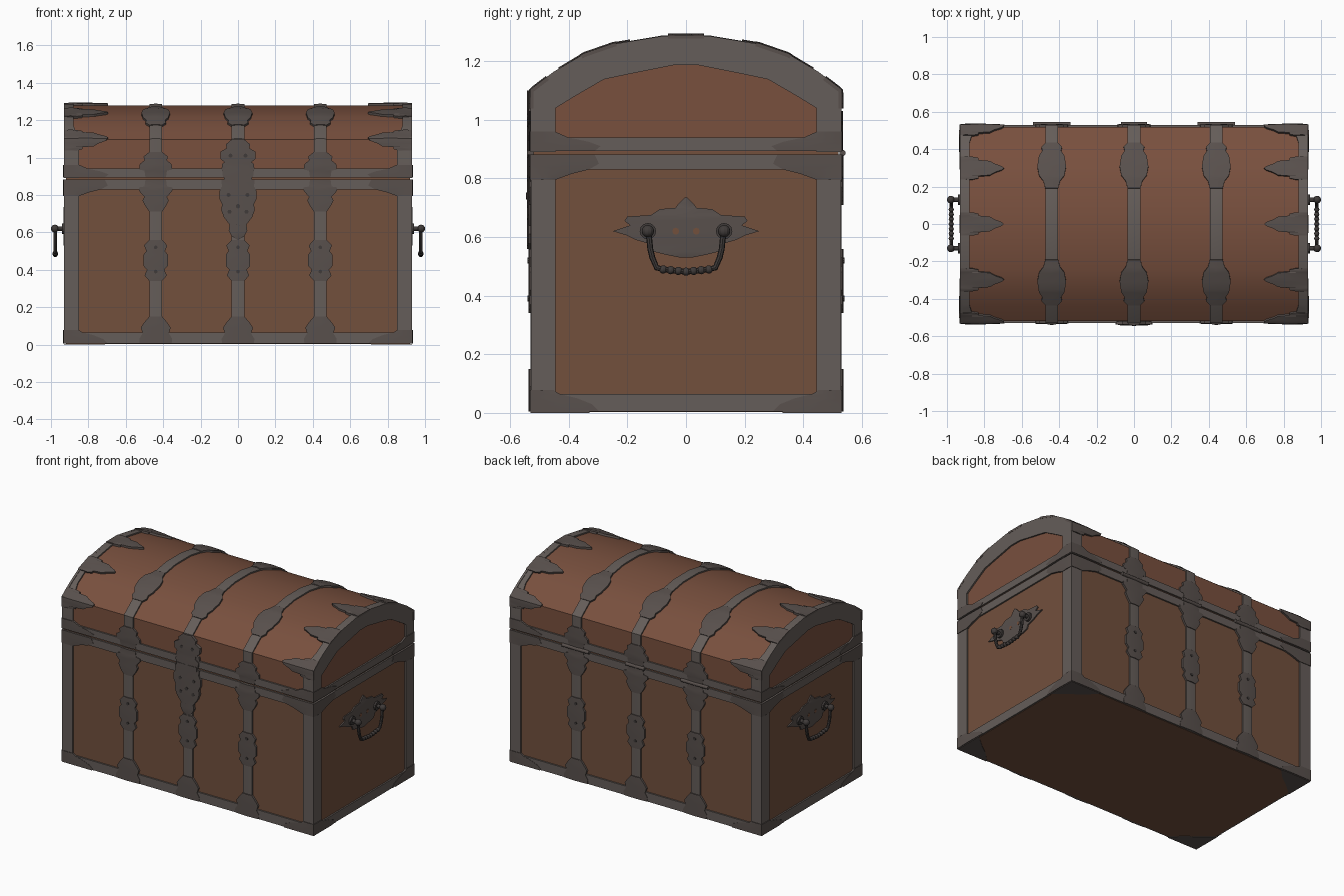
import bpy, bmesh, math
from mathutils import Vector

if "Cube" in bpy.data.objects:
    bpy.data.objects.remove(bpy.data.objects["Cube"])


def material(name, r, g, b):
    m = bpy.data.materials.new(name)
    m.diffuse_color = (r, g, b, 1)
    m.use_nodes = True
    m.node_tree.nodes["Principled BSDF"].inputs["Base Color"].default_value = m.diffuse_color
    return m


BODY_WOOD = material("body wood", 0.168, 0.079, 0.046)
LID_WOOD = material("lid wood", 0.190, 0.080, 0.048)
IRON = material("iron strip", 0.130, 0.110, 0.100)
DARK = material("dark iron", 0.098, 0.080, 0.073)
BLACK = material("handle iron", 0.050, 0.043, 0.041)


def finish(bm, name, mat):
    bmesh.ops.recalc_face_normals(bm, faces=bm.faces)
    me = bpy.data.meshes.new(name)
    bm.to_mesh(me)
    bm.free()
    me.materials.append(mat)
    ob = bpy.data.objects.new(name, me)
    bpy.context.collection.objects.link(ob)
    return ob


def box(name, lo, hi, mat):
    bm = bmesh.new()
    bmesh.ops.create_cube(bm, size=1)
    lo, hi = Vector(lo), Vector(hi)
    for v in bm.verts:
        v.co = (lo + hi) / 2 + Vector(a * b for a, b in zip(v.co, hi - lo))
    return finish(bm, name, mat)


def rod(name, loc, r, depth, axis, mat, sides=12):
    rot = {"x": (0, math.pi / 2, 0), "y": (math.pi / 2, 0, 0)}[axis]
    bpy.ops.mesh.primitive_cylinder_add(vertices=sides, radius=r, depth=depth, location=loc, rotation=rot)
    bpy.context.object.name = name
    bpy.context.object.data.materials.append(mat)


def ball(name, loc, r, mat):
    bpy.ops.mesh.primitive_uv_sphere_add(segments=12, ring_count=8, radius=r, location=loc)
    bpy.context.object.name = name
    bpy.context.object.data.materials.append(mat)


def stations(path):
    s = [0.0]
    for a, b in zip(path, path[1:]):
        s.append(s[-1] + (Vector(b) - Vector(a)).length)
    return s


def at(path, s):
    """Point and outward (left) normal at distance s on a 2D path."""
    st = stations(path)
    s = min(max(s, 0), st[-1])
    n = Vector((0, 0))
    for i in range(len(path) - 1):
        if st[i] - 1e-6 <= s <= st[i + 1] + 1e-6:
            a, b = Vector(path[i]), Vector(path[i + 1])
            d = (b - a).normalized()
            p = a.lerp(b, (s - st[i]) / (st[i + 1] - st[i]))
            n += Vector((-d.y, d.x))
    return p, n.normalized()


def interp(rows, s):
    for a, b in zip(rows, rows[1:]):
        if a[0] <= s <= b[0]:
            t = (s - a[0]) / (b[0] - a[0])
            return [a[i] + t * (b[i] - a[i]) for i in (1, 2)]
    return rows[-1][1:]


def ribbon(name, path, rows, thick, mat, place, crown=0.0, sx=(1,), sy=(1,)):
    """Plate lying on a path; rows give (distance, low edge, high edge)."""
    lo, hi = rows[0][0], rows[-1][0]
    ss = sorted({r[0] for r in rows} | {s for s in stations(path) if lo < s < hi})
    for fx in sx:
        for fy in sy:
            bm = bmesh.new()
            rings = []
            for s in ss:
                l, r = interp(rows, s)
                p, n = at(path, s)
                ring = []
                for a, h in ((l, 0), (l, thick), ((l + r) / 2, thick + crown), (r, thick), (r, 0)):
                    q = p + n * h
                    x, y, z = place(a, q.x, q.y)
                    ring.append(bm.verts.new((x * fx, y * fy, z)))
                rings.append(ring)
            for a, b in zip(rings, rings[1:]):
                for i in range(5):
                    j = (i + 1) % 5
                    bm.faces.new((a[i], a[j], b[j], b[i]))
            bm.faces.new(rings[0])
            bm.faces.new(rings[-1])
            finish(bm, name, mat)


def sym(c, pairs):
    return [(s, c - w, c + w) for s, w in pairs]


def front(a, u, v):
    return (a, u, v)


def side(a, u, v):
    return (u, a, v)


BOTH = (1, -1)
FRONT = [(-0.52, 0), (-0.52, 1.1)]
END = [(-0.92, 0), (-0.92, 1.1)]
half = [(-.53, .89), (-.53, 1.105), (-.45, 1.165), (-.35, 1.224), (-.25, 1.258), (-.08, 1.286)]
outer = half + [(-y, z) for y, z in reversed(half)]
LID = [(y * .981, z - (.009 if z > .9 else 0)) for y, z in outer]
LEN = stations(LID)[-1]

# Wooden body and lid core
box("body", (-.92, -.52, .003), (.92, .52, .89), BODY_WOOD)
bm = bmesh.new()
ends = [[bm.verts.new((x, y, z)) for y, z in LID] for x in (-.92, .92)]
for i in range(len(LID)):
    j = (i + 1) % len(LID)
    bm.faces.new((ends[0][i], ends[0][j], ends[1][j], ends[1][i]))
for e in ends:
    bm.faces.new(e)
finish(bm, "lid", LID_WOOD)

# Iron rails and corner posts
for name, z0, z1 in (("bottom_rail", .005, .065), ("body_top_rail", .83, .882), ("lid_rail", .893, .94)):
    for sg in BOTH:
        box(name, (-.93, min(sg * .53, sg * .5), z0), (.93, max(sg * .53, sg * .5), z1), IRON)
        box(name, (min(sg * .93, sg * .9), -.53, z0), (max(sg * .93, sg * .9), .53, z1), IRON)
for sx in BOTH:
    for sy in BOTH:
        xs, ys = sorted((sx * .85, sx * .9295)), sorted((sy * .445, sy * .5295))
        box("corner_post", (xs[0], ys[0], .006), (xs[1], ys[1], .88), IRON)

# Arched iron rim on each lid end
inner_half = [(-.445, .89), (-.445, 1.04), (-.38, 1.08), (-.28, 1.138), (-.2, 1.155), (-.04, 1.187)]
inner = inner_half + [(-y, z) for y, z in reversed(inner_half)]
for sx in BOTH:
    bm = bmesh.new()
    loops = [[bm.verts.new((sx * x, y, z)) for y, z in pts]
             for x, pts in ((.915, outer), (.93, outer), (.93, inner), (.915, inner))]
    for k in range(4):
        a, b = loops[k], loops[(k + 1) % 4]
        for i in range(len(a) - 1):
            bm.faces.new((a[i], a[i + 1], b[i + 1], b[i]))
    finish(bm, "lid_arch_rim", IRON)
ribbon("lid_edge_strip", LID, [(0, -.93, -.85), (.2, -.93, -.85), (.32, -.93, -.88),
       (LEN - .32, -.93, -.88), (LEN - .2, -.93, -.85), (LEN, -.93, -.85)], .009, IRON, front, sx=BOTH)

# Three straps round the chest with ornamental swellings
foot = [(.005, .085), (.03, .088), (.06, .07), (.09, .08), (.12, .06), (.15, .034)]
knot = [(.34, .034), (.37, .06), (.40, .046), (.42, .065), (.48, .065), (.50, .05), (.53, .062), (.56, .034)]
head = [(.71, .034), (.74, .055), (.77, .07), (.79, .06), (.82, .088), (.84, .09), (.845, .06), (.882, .055)]
lid_foot = [(.004, .055), (.04, .06), (.045, .088), (.075, .085), (.095, .06), (.115, .065), (.14, .034)]
lid_knot = [(.32, .034), (.345, .055), (.37, .05), (.40, .068), (.46, .077), (.51, .068), (.54, .045), (.58, .034)]
for x in (-.44, 0, .44):
    ribbon("body_strap", FRONT, sym(x, [(.005, .034), (.88, .034)]), .009, IRON, front, .002, sy=BOTH)
    ribbon("lid_strap", LID, sym(x, [(.004, .034), (LEN - .004, .034)]), .009, IRON, front, .002)
    for nm, rows in (("strap_foot", foot), ("strap_knot", knot), ("strap_head", head)):
        ribbon(nm, FRONT, sym(x, rows), .013, DARK, front, .004, sy=BOTH)
    for nm, rows in (("lid_strap_foot", lid_foot), ("lid_strap_knot", lid_knot)):
        ribbon(nm, LID, sym(x, rows), .012, DARK, front, .004, sy=BOTH)
    # Pierced holes and rivets
    for z in (.39, .52):
        for sy in BOTH:
            rod("rivet", (x, sy * .536, z), .01, .008, "y", BLACK, 8)
    # Back hinge barrels
    rod("hinge_barrel", (x, .534, .887), .011, .2 if x else .14, "x", DARK)

# Leaf-shaped plates gripping the lid edges
leaf = [(-.062, .07), (-.055, .10), (-.045, .10), (-.04, .16), (-.025, .185), (-.01, .225), (0, .235)]
leaf += [(-s, d) for s, d in reversed(leaf[:-1])]
for c in (.21, .47, LEN / 2, LEN - .47, LEN - .21):
    ribbon("lid_leaf", LID, [(c + s, -.931, -.931 + d) for s, d in leaf], .013, DARK, front, .004, sx=BOTH)

# Corner ornaments on fronts, backs and ends
corners = {
    "bottom_corner": [(.005, .235), (.03, .21), (.05, .16), (.065, .10), (.078, .08)],
    "upper_corner": [(.795, .085), (.815, .14), (.83, .20), (.85, .235), (.882, .22)],
    "lid_corner": [(.893, .22), (.91, .24), (.925, .20), (.94, .13), (.96, .085)],
}
for nm, rows in corners.items():
    ribbon(nm, END, [(z, .532 - d, .532) for z, d in rows], .012, DARK, side, .003, BOTH, BOTH)
    ribbon(nm, FRONT, [(z, .932 - d, .932) for z, d in rows], .012, DARK, front, .002, BOTH, BOTH)
UNDER = [(-.93, .004), (-.6, .004)]
ribbon("underside_gusset", UNDER, [(0, .33, .53), (.08, .40, .53), (.16, .46, .53), (.22, .52, .53)],
       -.004, DARK, side, 0, BOTH, BOTH)

# Lock plate and hasp
ribbon("lock_plate", FRONT, sym(0, [(.56, .004), (.58, .035), (.61, .05), (.64, .045), (.68, .075), (.72, .09),
       (.75, .085), (.78, .10), (.82, .10), (.845, .085), (.882, .09)]), .018, DARK, front, .005)
ribbon("hasp", FRONT, sym(0, [(.893, .08), (.93, .085), (.95, .06), (.97, .065), (.99, .092), (1.03, .095),
       (1.05, .06), (1.07, .065), (1.10, .03)]), .018, DARK, front, .004)
box("hasp_lip", (-.075, -.543, .872), (.075, -.52, .9), DARK)
rod("keyhole", (0, -.542, .74), .012, .008, "y", BLACK)
for x, z in ((-.05, .8), (.05, .8), (-.045, .71), (.045, .71), (0, .64), (-.04, 1.01), (.04, 1.01)):
    rod("lock_piercing", (x, -.537, z), .011, .01, "y", BLACK, 8)

# End handles: pierced plate, posts and hanging bail
plate = [(.53, .02), (.54, .07), (.55, .11), (.575, .12), (.59, .17), (.605, .20), (.62, .25), (.64, .19),
         (.655, .21), (.67, .20), (.675, .12), (.695, .09), (.70, .035), (.715, .025), (.735, .004)]
ribbon("handle_plate", END, sym(0, plate), .008, DARK, side, .004, BOTH)
bail = [(-.128, .62), (-.122, .56), (-.115, .53), (-.10, .495), (-.05, .486), (0, .482)]
bail += [(-y, z) for y, z in reversed(bail[:-1])]
for sx in BOTH:
    for y in (-.13, .13):
        rod("handle_boss", (sx * .932, y, .62), .028, .02, "x", BLACK)
        rod("handle_post", (sx * .95, y, .62), .012, .07, "x", BLACK)
        ball("handle_knob", (sx * .979, y, .62), .021, BLACK)
    for y in (-.035, .035):
        rod("plate_piercing", (sx * .931, y, .62), .012, .004, "x", BODY_WOOD, 8)
    cu = bpy.data.curves.new("handle_bail", "CURVE")
    cu.dimensions = "3D"
    cu.bevel_depth, cu.bevel_resolution = .01, 2
    cu.use_fill_caps = True
    sp = cu.splines.new("POLY")
    sp.points.add(len(bail) - 1)
    for p, (y, z) in zip(sp.points, bail):
        p.co = (sx * .977, y, z, 1)
    cu.materials.append(BLACK)
    ob = bpy.data.objects.new("handle_bail", cu)
    bpy.context.collection.objects.link(ob)
    bpy.ops.object.select_all(action="DESELECT")
    ob.select_set(True)
    bpy.context.view_layer.objects.active = ob
    bpy.ops.object.convert(target="MESH")
    for i in range(-3, 4):
        ball("bail_twist", (sx * .977, i * .026, .482 + abs(i) * .0025), .014, BLACK)

# Smooth shading with sharp edges kept
bpy.ops.object.select_all(action="SELECT")
bpy.context.view_layer.objects.active = bpy.data.objects["lid"]
bpy.ops.object.shade_smooth_by_angle(angle=math.radians(25))
